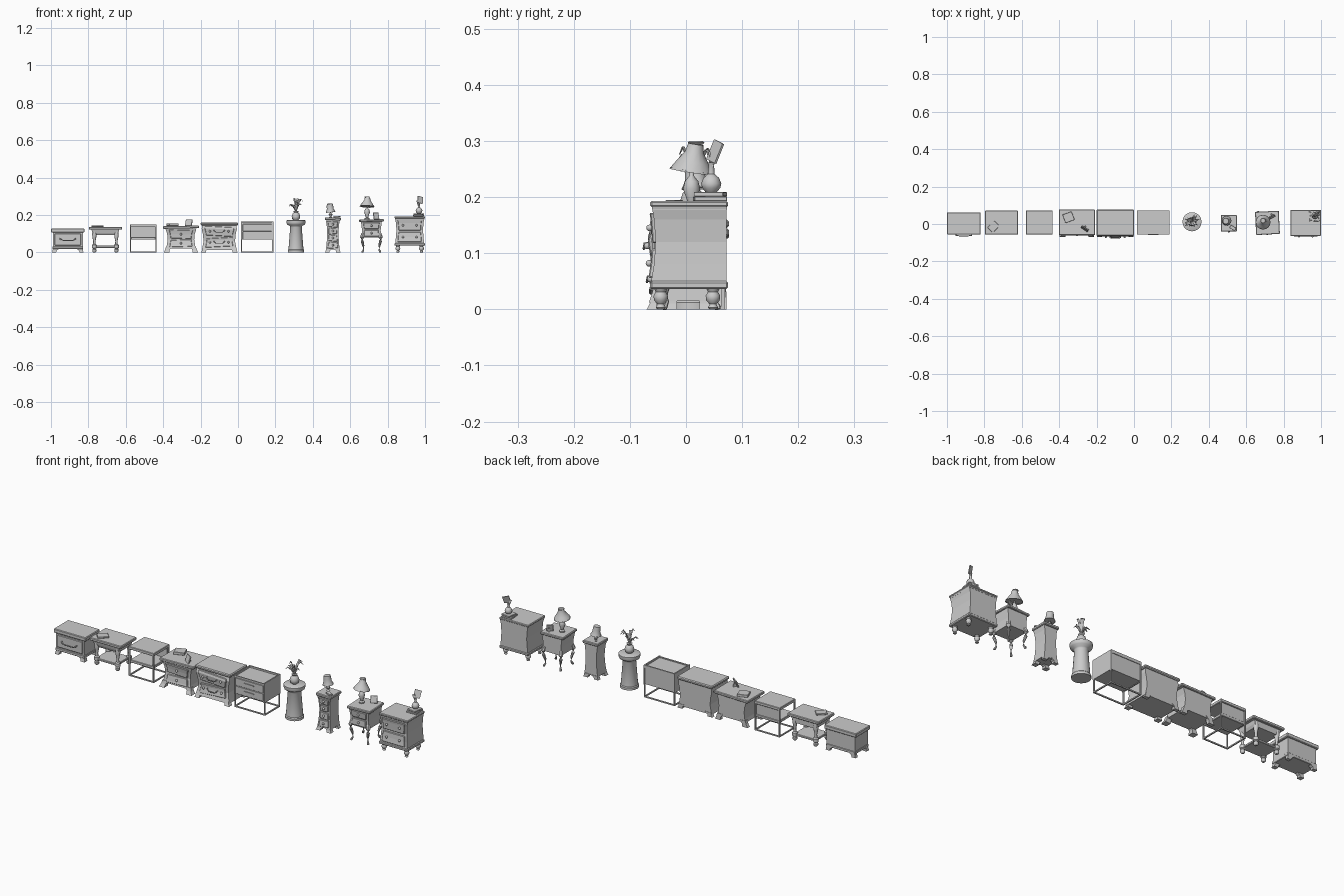
import bpy, bmesh, math, random
from mathutils import Vector, Matrix

if "Cube" in bpy.data.objects:
    bpy.data.objects.remove(bpy.data.objects["Cube"])
random.seed(4)

def finish(bm, name, bevel=0.0, smooth=False):
    bmesh.ops.recalc_face_normals(bm, faces=bm.faces)
    me = bpy.data.meshes.new(name)
    bm.to_mesh(me)
    bm.free()
    ob = bpy.data.objects.new(name, me)
    bpy.context.collection.objects.link(ob)
    if bevel:
        m = ob.modifiers.new("bevel", 'BEVEL')
        m.width, m.segments = bevel, 1
    if smooth:
        bpy.context.view_layer.objects.active = ob
        ob.select_set(True)
        bpy.ops.object.shade_smooth_by_angle(angle=math.radians(40))
        ob.select_set(False)
    return ob

def box(name, x, y, z, rot=(0, 0, 0), bevel=0.0):
    """Box from (min, max) ranges, turned about its own centre."""
    bm = bmesh.new()
    bmesh.ops.create_cube(bm, size=1)
    for v in bm.verts:
        v.co = Vector((v.co.x * (x[1] - x[0]), v.co.y * (y[1] - y[0]), v.co.z * (z[1] - z[0])))
    ob = finish(bm, name, bevel)
    ob.location = (sum(x) / 2, sum(y) / 2, sum(z) / 2)
    ob.rotation_euler = rot
    return ob

def skin(bm, rings):
    loops = [[bm.verts.new(p) for p in r] for r in rings]
    n = len(loops[0])
    for a, b in zip(loops, loops[1:]):
        for i in range(n):
            bm.faces.new((a[i], a[(i + 1) % n], b[(i + 1) % n], b[i]))
    bm.faces.new(loops[0][::-1])
    bm.faces.new(loops[-1])

def lathe(name, x, y, prof, n=12):
    """Turned part from (radius, z) points."""
    bm = bmesh.new()
    ang = [2 * math.pi * i / n for i in range(n)]
    skin(bm, [[(x + r * math.cos(a), y + r * math.sin(a), z) for a in ang] for r, z in prof])
    return finish(bm, name, smooth=True)

def sweep(name, pts, n=6):
    """Tube along (x, y, z, radius) points."""
    bm = bmesh.new()
    rings = []
    for i, p in enumerate(pts):
        d = Vector(pts[min(i + 1, len(pts) - 1)][:3]) - Vector(pts[max(i - 1, 0)][:3])
        q = d.to_track_quat('Z', 'Y')
        rings.append([Vector(p[:3]) + q @ Vector((p[3] * math.cos(k * 2 * math.pi / n),
                      p[3] * math.sin(k * 2 * math.pi / n), 0)) for k in range(n)])
    skin(bm, rings)
    return finish(bm, name, smooth=True)

def body(name, cx, prof, yb, tilt=0, bevel=0.0):
    """Curved carcass from (z, half width, front y) rows with a flat back."""
    bm = bmesh.new()
    skin(bm, [[(cx - w, yf, z - tilt), (cx + w, yf, z + tilt), (cx + w, yb, z + tilt),
               (cx - w, yb, z - tilt)] for z, w, yf in prof])
    return finish(bm, name, bevel)

def at(prof, z):
    for a, b in zip(prof, prof[1:]):
        if z <= b[0]:
            t = (z - a[0]) / (b[0] - a[0])
            return [p + (q - p) * t for p, q in zip(a, b)]
    return prof[-1]

def knob(name, x, y, z, r=0.006):
    bm = bmesh.new()
    bmesh.ops.create_uvsphere(bm, u_segments=10, v_segments=6, radius=r)
    finish(bm, name, smooth=True).location = (x, y - r * 0.5, z)

def bail(name, x, y, z, w):
    sweep(name, [(x - w, y + .002, z + .006, .002), (x - w, y - .007, z + .004, .003),
                 (x - w * .6, y - .009, z - .005, .0025), (x + w * .6, y - .009, z - .005, .0025),
                 (x + w, y - .007, z + .004, .003), (x + w, y + .002, z + .006, .002)])

def drawers(name, cx, prof, spans, inset=.015, knobs=(0,), handle=0, tilt=0):
    for i, (a, b) in enumerate(spans):
        rows = [at(prof, a + (b - a) * t / 4) for t in range(5)]
        f = [(z, w - inset, y - .006) for z, w, y in rows]
        body(name + "_drawer", cx, f, min(y for _, _, y in rows) + .008, tilt * (-1) ** i, .002)
        z, w, y = f[2]
        for k in knobs:
            knob(name + "_knob", cx + k, y, z)
        if handle:
            bail(name + "_handle", cx, y, z, handle)

def feet_wedges(name, cx, hw, yf, yb, h, flare):
    """Four flared bracket feet."""
    for sx in (-1, 1):
        for y, s in ((yf, -1), (yb, 0)):
            x = cx + sx * hw
            bm = bmesh.new()
            skin(bm, [[(x + sx * dx, y + s * o, z), (x - sx * wd, y + s * o, z),
                       (x - sx * wd, y + (.018 if s else -.018), z), (x + sx * dx, y + (.018 if s else -.018), z)]
                      for z, dx, wd, o in ((0, flare, .018, flare), (h * .5, flare * .3, .02, flare * .3), (h, 0, .034, 0))])
            finish(bm, name + "_foot")

def frame_base(name, x, y, h, t=.006):
    for a in x:
        for b in y:
            box(name + "_post", (a - t / 2, a + t / 2), (b - t / 2, b + t / 2), (0, h))
    for a in x:
        box(name + "_side_rail", (a - t / 2, a + t / 2), y, (0, t))
    for b in y:
        box(name + "_long_rail", x, (b - t / 2, b + t / 2), (0, t))

def photo(name, x, y, z, w, h, turn):
    ob = box(name, (x - w / 2, x + w / 2), (y - .003, y + .003), (z, z + h), (-.3, 0, turn), .001)
    box(name + "_stand", (x - .004, x + .004), (y, y + .014), (z, z + h * .5), (.3, 0, turn))

# low chest with one drawer
P = [(.02, .080, -.048), (.107, .080, -.048)]
body("chest_body", -.91, P, .055)
box("chest_top", (-1, -.82), (-.056, .062), (.107, .127), bevel=.003)
box("chest_skirt", (-.992, -.828), (-.052, .057), (.018, .032), bevel=.002)
drawers("chest", -.91, P, [(.038, .1)], .01, (), .042)
feet_wedges("chest", -.91, .08, -.05, .057, .02, .004)

# side table with turned legs and lower shelf
box("table_top", (-.797, -.62), (-.057, .072), (.122, .137), bevel=.003)
body("table_apron", -.709, [(.092, .063, -.04), (.105, .07, -.046), (.122, .074, -.05)], .06)
for x in (-.768, -.65):
    for y in (-.038, .052):
        lathe("table_leg", x, y, [(.006, 0), (.011, .006), (.011, .016), (.007, .02), (.013, .024), (.013, .04),
              (.007, .045), (.006, .06), (.010, .08), (.012, .095), (.009, .12)])
box("table_shelf", (-.77, -.648), (-.045, .058), (.025, .036), bevel=.002)
box("table_book", (-.777, -.725), (-.035, .005), (.137, .145), (0, 0, .75), .001)

# open bedside shelf on a metal frame
frame_base("shelf", (-.574, -.439), (-.052, .068), .145)
box("shelf_top", (-.578, -.435), (-.056, .072), (.135, .15), bevel=.002)
box("shelf_middle", (-.572, -.441), (-.052, .068), (.068, .082), bevel=.002)
box("shelf_back", (-.572, -.441), (.058, .066), (.08, .137))

# flared dresser with two drawers
P = [(.022, .079, -.058), (.04, .075, -.052), (.07, .071, -.047), (.1, .074, -.05), (.128, .083, -.056)]
body("dresser_body", -.305, P, .07)
box("dresser_top", (-.402, -.208), (-.06, .077), (.128, .142), (0, -.02, 0), .003)
drawers("dresser", -.305, P, [(.03, .068), (.074, .12)], .016, (0,), 0, .002)
feet_wedges("dresser", -.305, .08, -.058, .072, .032, .012)
box("dresser_book", (-.376, -.324), (.012, .06), (.142, .155), (0, 0, .35), .001)
photo("dresser_photo", -.263, -.025, .14, .042, .036, -.6)

# bulging dresser with bail handles
P = [(.012, .094, -.066), (.03, .09, -.06), (.06, .084, -.053), (.1, .088, -.058), (.125, .094, -.062), (.145, .092, -.056)]
body("wide_dresser_body", -.1, P, .07)
box("wide_dresser_top", (-.2, 0), (-.064, .077), (.145, .16), bevel=.004)
drawers("wide_dresser", -.1, P, [(.03, .078), (.088, .138)], .016, (-.05, .05), .028, .004)
feet_wedges("wide_dresser", -.1, .09, -.062, .072, .022, .008)

# cabinet with two drawers on a metal frame
frame_base("cabinet", (.019, .186), (-.05, .066), .075)
box("cabinet_body", (.018, .187), (-.052, .068), (.068, .157))
for x in ((.016, .022), (.183, .189)):
    box("cabinet_side", x, (-.056, .071), (.066, .165))
box("cabinet_back_rim", (.022, .183), (.064, .071), (.15, .165))
box("cabinet_front_rim", (.022, .183), (-.056, -.05), (.153, .162))
for z in (.072, .113):
    box("cabinet_drawer", (.025, .18), (-.056, -.05), (z, z + .038), bevel=.001)
    box("cabinet_pull", (.075, .13), (-.06, -.055), (z + .02, z + .024))

# round pedestal with potted plant
px, py = .31, .012
lathe("pedestal", px, py, [(.044, 0), (.044, .012), (.04, .016), (.031, .135), (.034, .142), (.048, .15),
      (.051, .158), (.051, .17), (.046, .173)], 20)
lathe("plant_vase", px, py, [(.012, .172), (.02, .18), (.023, .192), (.018, .207), (.011, .214), (.014, .221), (.01, .221)])
for i in range(13):
    a = i * 2.4
    reach, rise = .022 + .024 * random.random(), .03 + .04 * random.random()
    out, side = Vector((math.cos(a), math.sin(a), 0)), Vector((-math.sin(a), math.cos(a), 0))
    bm = bmesh.new()
    rows = []
    for t, w in ((0, .002), (.35, .005), (.7, .005), (1, .0006)):
        c = Vector((px, py, .216)) + out * reach * t + Vector((0, 0, rise * math.sin(t * 2.2) / .9))
        rows.append([bm.verts.new(c + side * w), bm.verts.new(c - side * w)])
    for r, s in zip(rows, rows[1:]):
        bm.faces.new((r[0], r[1], s[1], s[0]))
    leaf = finish(bm, "plant_leaf")
    leaf.modifiers.new("thickness", 'SOLIDIFY').thickness = .001

def lamp(name, x, y, z, r, base_h, shade_h, tilt, top=.45):
    lathe(name + "_base", x, y, [(r * .32, z), (r * .34, z + base_h * .08), (r * .15, z + base_h * .16), (r * .38, z + base_h * .55),
          (r * .3, z + base_h * .75), (r * .1, z + base_h * .9), (r * .1, z + base_h * 1.2)])
    s = lathe(name + "_shade", 0, 0, [(r * .97, .003), (r, 0), (r * .72, shade_h * .35), (r * (top + .08), shade_h * .7),
              (r * top, shade_h), (r * top * .9, shade_h)], 16)
    s.location, s.rotation_euler = (x, y, z + base_h), tilt

# narrow tower of drawers
P = [(.015, .037, -.034), (.05, .033, -.029), (.1, .03, -.026), (.15, .033, -.03), (.172, .038, -.034)]
body("tower_body", .507, P, .04)
box("tower_top", (.464, .55), (-.04, .048), (.172, .186), (0, .02, 0), .003)
drawers("tower", .507, P, [(.022, .055), (.06, .093), (.098, .13), (.135, .166)], .008, (0,), 0, .002)
feet_wedges("tower", .507, .036, -.034, .042, .02, .006)
lamp("tower_lamp", .495, .018, .185, .026, .03, .046, (.06, -.1, 0), .6)
box("tower_book", (.512, .545), (-.03, -.012), (.186, .195), (0, 0, -.5), .001)

# nightstand on curved legs
P = [(.08, .052, -.043), (.12, .05, -.041), (.166, .056, -.047)]
body("nightstand_body", .713, P, .06)
box("nightstand_top", (.65, .777), (-.056, .068), (.164, .177), (0, -.01, .05), .003)
drawers("nightstand", .713, P, [(.086, .12), (.126, .16)], .012)
for sx in (-1, 1):
    for y, sy in ((-.036, -1), (.053, 1)):
        x = .713 + sx * .044
        sweep("nightstand_leg", [(x + sx * a, y + sy * a, z, r) for a, z, r in ((0, .1, .010), (.006, .08, .011),
              (.005, .06, .008), (-.001, .035, .0055), (-.002, .015, .004), (.003, .004, .006), (.004, 0, .005))], 8)
lamp("nightstand_lamp", .69, .01, .177, .04, .068, .05, (-.15, .05, 0), .34)
lathe("lamp_finial", .69, .018, [(.012, .294), (.015, .297), (.012, .3)])
photo("nightstand_photo", .738, .04, .177, .032, .036, .5)

# tall chest on turned feet
P = [(.05, .077, -.062), (.08, .074, -.057), (.12, .071, -.054), (.16, .074, -.057), (.183, .079, -.061)]
body("tall_chest_body", .918, P, .072)
box("tall_chest_top", (.836, 1), (-.064, .075), (.182, .193), bevel=.003)
box("tall_chest_cornice", (.84, .996), (-.06, .073), (.177, .184))
box("tall_chest_plinth", (.836, 1), (-.064, .075), (.036, .05), bevel=.003)
drawers("tall_chest", .918, P, [(.056, .108), (.118, .172)], .012, (-.036, .036))
for x in (.855, .981):
    for y in (-.045, .048):
        lathe("tall_chest_foot", x, y, [(.006, 0), (.009, .003), (.006, .009), (.012, .016), (.013, .024), (.009, .031), (.012, .037)])
box("lower_book", (.938, .992), (.014, .072), (.193, .201), (0, 0, .05), .001)
box("upper_book", (.942, .99), (.017, .07), (.201, .209), (0, 0, -.15), .001)
lathe("bud_vase", .968, .045, [(.01, .209), (.016, .216), (.018, .224), (.014, .234), (.006, .241), (.005, .257), (.007, .262)])
sweep("flower_stem", [(.968, .045, .25, .001), (.97, .048, .275, .001)])
box("flower_petal", (.958, .99), (.05, .054), (.262, .3), (-.3, .25, .5))
box("flower_leaf", (.957, .97), (.042, .045), (.252, .28), (.2, -.3, .2))
